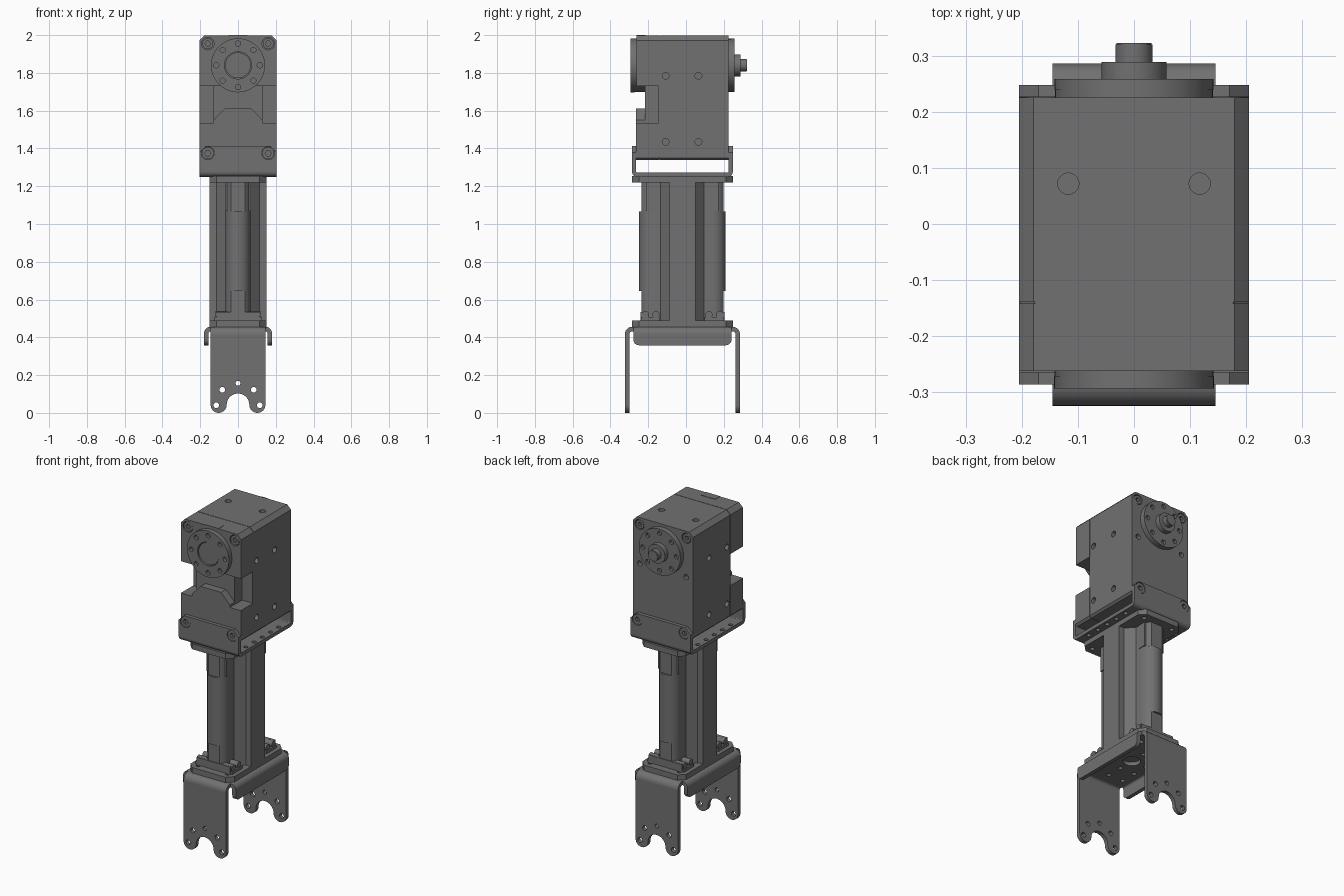
import bpy, bmesh, math
from mathutils import Vector, Matrix

if "Cube" in bpy.data.objects:
    bpy.data.objects.remove(bpy.data.objects["Cube"])

C = -0.019          # y centre of brackets and column
HZ = 1.84           # height of the output axis
# (u, v, depth) -> world, for prisms running along each axis
AXES = {'x': Matrix(((0, 0, 1), (1, 0, 0), (0, 1, 0))),
        'y': Matrix(((1, 0, 0), (0, 0, 1), (0, 1, 0))),
        'z': Matrix.Identity(3)}
DARK = bpy.data.materials.new("dark_grey")
DARK.diffuse_color = (0.166, 0.166, 0.166, 1)
DARK.use_nodes = True
DARK.node_tree.nodes["Principled BSDF"].inputs["Base Color"].default_value = DARK.diffuse_color


def arc(cx, cy, r, a0, a1, n=10):
    return [(cx + r * math.cos(math.radians(a0 + (a1 - a0) * i / n)),
             cy + r * math.sin(math.radians(a0 + (a1 - a0) * i / n))) for i in range(n + 1)]


def circle(cx, cy, r, n=24):
    return arc(cx, cy, r, 0, 360, n)[:-1]


def rect(x0, x1, y0, y1, top=0.0, bottom=0.0):
    """Rectangle with optional 45 degree corner cuts."""
    t, b = max(top, 1e-4), max(bottom, 1e-4)
    return [(x0 + b, y0), (x1 - b, y0), (x1, y0 + b), (x1, y1 - t),
            (x1 - t, y1), (x0 + t, y1), (x0, y1 - t), (x0, y0 + b)] if top or bottom else \
        [(x0, y0), (x1, y0), (x1, y1), (x0, y1)]


def prism(name, outline, axis, a, b, holes=()):
    """Extrude a filled outline with holes from a to b along an axis."""
    cu = bpy.data.curves.new(name, 'CURVE')
    cu.dimensions, cu.fill_mode, cu.extrude = '2D', 'BOTH', abs(b - a) / 2
    for loop in [outline, *holes]:
        s = cu.splines.new('POLY')
        s.points.add(len(loop) - 1)
        for p, (u, v) in zip(s.points, loop):
            p.co = (u, v, 0, 1)
        s.use_cyclic_u = True
    tmp = bpy.data.objects.new(name + "_outline", cu)
    bpy.context.collection.objects.link(tmp)
    dg = bpy.context.evaluated_depsgraph_get()
    me = bpy.data.meshes.new_from_object(tmp.evaluated_get(dg))
    bpy.data.objects.remove(tmp)
    bm = bmesh.new()
    bm.from_mesh(me)
    for v in bm.verts:
        v.co = AXES[axis] @ (v.co + Vector((0, 0, (a + b) / 2)))
    bmesh.ops.remove_doubles(bm, verts=bm.verts, dist=1e-5)
    bmesh.ops.recalc_face_normals(bm, faces=bm.faces)
    bm.to_mesh(me)
    bm.free()
    me.name = name
    me.materials.clear()
    me.materials.append(DARK)
    ob = bpy.data.objects.new(name, me)
    bpy.context.collection.objects.link(ob)
    return ob


def disc(name, u, v, r, axis, a, b, holes=(), n=48):
    return prism(name, circle(u, v, r, n), axis, a, b, holes)


def bore(ob, cutters):
    """Cut blind holes, then drop the cutters."""
    for c in cutters:
        m = ob.modifiers.new("bore", 'BOOLEAN')
        m.object, m.operation, m.solver = c, 'DIFFERENCE', 'EXACT'
        c.hide_render = True
    dg = bpy.context.evaluated_depsgraph_get()
    me = bpy.data.meshes.new_from_object(ob.evaluated_get(dg))
    ob.modifiers.clear()
    ob.data = me
    for c in cutters:
        bpy.data.objects.remove(c)


def bend(name, axis, cu, cv, r, su, sv, a, b, t=0.023):
    """Quarter round sheet bend."""
    q = arc(0, 0, r, 0, 90, 8) + arc(0, 0, r - t, 90, 0, 8)
    return prism(name, [(cu + su * u, cv + sv * v) for u, v in q], axis, a, b)


def screw(name, x, z, y0, y1, r=0.035):
    """Socket head: ring with a floor; y0 is the outer face."""
    disc(name, x, z, r, 'y', y0, y1, [circle(x, z, r * 0.5, 6)], 24)
    disc(name + "_floor", x, z, r * 0.6, 'y', (y0 * 0.4 + y1 * 0.6), y1, n=12)


bolts = [circle(0.115 * math.cos(k * math.pi / 4), HZ + 0.115 * math.sin(k * math.pi / 4), 0.014, 12)
         for k in range(8)]
sides = (-1, 1)

# Actuator main case with blind mounting holes
case = prism("main_case", rect(-0.205, 0.205, 1.338, 1.998, 0.026, 0.012), 'y', -0.139, 0.225)
cut = []
for s in sides:
    cut.append(disc("cutter", s * 0.117, 0.072, 0.019, 'z', 1.97, 2.05, n=20))
    cut += [disc("cutter", y, z, 0.018, 'x', s * 0.18, s * 0.25, n=20)
            for y in (-0.108, 0.066) for z in (1.435, 1.785)]
    cut.append(disc("cutter", s * 0.16, 1.955, 0.031, 'y', 0.2, 0.26, n=20))
    cut.append(disc("cutter", s * 0.158, 1.715, 0.016, 'y', 0.2, 0.26, n=20))
bore(case, cut)
prism("case_seam", rect(-0.202, 0.202, 1.341, 1.996, 0.026, 0.012), 'y', -0.146, -0.134)

# Front case: upper block, narrow waist, lower block and sloped rib
prism("front_case_upper", rect(-0.205, 0.205, 1.73, 1.998, 0.026), 'y', -0.262, -0.142,
      [circle(s * 0.16, 1.955, 0.033) for s in sides])
prism("front_case_waist", rect(-0.13, 0.13, 1.52, 1.74), 'y', -0.218, -0.142)
prism("front_case_lower", rect(-0.205, 0.205, 1.338, 1.535, 0, 0.012), 'y', -0.265, -0.142)
prism("front_case_rib", [(-0.13, 1.53), (0.13, 1.53), (0.13, 1.55), (0.07, 1.612), (-0.07, 1.612),
                         (-0.13, 1.55)], 'y', -0.265, -0.2)
prism("top_cover_tab", rect(-0.05, 0.05, -0.262, -0.214), 'z', 1.99, 2.0)
for s in sides:
    screw("front_case_screw", s * 0.16, 1.955, -0.258, -0.2, 0.029)
    screw("back_case_screw", s * 0.16, 1.955, 0.222, 0.19, 0.027)

# Output horns and shaft
disc("front_horn", 0, HZ, 0.143, 'y', -0.293, -0.272, [circle(0, HZ, 0.072, 32), *bolts])
disc("front_horn_base", 0, HZ, 0.142, 'y', -0.274, -0.215)
disc("front_horn_cap", 0, HZ, 0.068, 'y', -0.287, -0.26)
disc("back_horn", 0, HZ, 0.142, 'y', 0.24, 0.258, bolts)
disc("back_horn_base", 0, HZ, 0.141, 'y', 0.22, 0.242)
disc("back_hub", 0, HZ, 0.058, 'y', 0.25, 0.289)
disc("back_shaft", 0, HZ, 0.033, 'y', 0.28, 0.32, n=32)
disc("back_shaft_tip", 0, HZ, 0.031, 'y', 0.315, 0.323, n=32)

# Upper bracket: floor, bends and ears with screws
prism("upper_bracket_floor", rect(-0.205, 0.205, C - 0.24, C + 0.24), 'z', 1.25, 1.272,
      [circle(x, C + y, 0.013, 12) for x in (-0.18, 0.18) for y in (-0.16, -0.08, 0, 0.08, 0.16)])
for s in sides:
    y0, y1 = C + s * 0.267, C + s * 0.245
    bend("upper_bracket_bend", 'x', C + s * 0.24, 1.277, 0.027, s, -1, -0.205, 0.205, 0.022)
    prism("upper_bracket_ear", rect(-0.205, 0.205, 1.277, 1.413, 0.035), 'y', y0, y1,
          [circle(x, 1.375, 0.034) for x in (-0.16, 0.16)])
    for x in (-0.16, 0.16):
        screw("ear_screw", x, 1.375, y0 - s * 0.003, y1 - s * 0.02, 0.032)

# Column flanges, cut corners
for name, z in (("upper_flange", 1.22), ("lower_flange", 0.455)):
    prism(name, rect(-0.15, 0.15, C - 0.267, C + 0.267, 0.036, 0.036), 'z', z, z + 0.034,
          [circle(x, C + y, 0.014, 12) for x in (-0.1, 0.1) for y in (-0.225, 0.225)])


# Column extrusion: flat core with a round lobe front and back
def column(cut_angle):
    lobe = arc(0, 0.163, 0.066, 0, cut_angle, 8) + arc(0, 0.163, 0.066, 180 - cut_angle, 180, 8)
    if cut_angle == 90:
        lobe.pop(8)
    half = [(0.15, 0.069), (0.115, 0.069), (0.066, 0.115), *lobe,
            (-0.066, 0.115), (-0.115, 0.069), (-0.15, 0.069)]
    return [(x, C + y) for x, y in half] + [(-x, C - y) for x, y in half]


prism("column_middle", column(90), 'z', 0.645, 1.065)
prism("column_top", column(55), 'z', 1.065, 1.222)
prism("column_bottom", column(55), 'z', 0.485, 0.645)
for s in sides:
    y = C + s * 0.168
    prism("column_latch", rect(-0.069, 0.069, y - 0.024, y + 0.024), 'z', 1.07, 1.222)
    # Cable clips at the column foot
    for x in sides:
        prism("clip_base", rect(x * 0.06, x * 0.125, y - 0.05, y + 0.05), 'z', 0.485, 0.507)
        for d in (-0.028, 0.028):
            disc("clip_roll", y + d, 0.52, 0.019, 'x', x * 0.06, x * 0.12, n=20)
    prism("clip_front", rect(-0.115, 0.115, C + s * 0.2, C + s * 0.222), 'z', 0.485, 0.535)

# Lower bracket: perforated plate, bends, side lips and forked legs
holes = [circle(0, C, 0.05)]
holes += [circle(x, C + y, 0.013, 12) for x in (-0.1, 0, 0.1) for y in (-0.2, -0.1, 0, 0.1, 0.2)
          if (x, y) != (0, 0)]
prism("lower_bracket_plate", rect(-0.145, 0.145, C - 0.265, C + 0.265), 'z', 0.432, 0.456, holes)
foot = arc(0.1025, 0.0425, 0.0425, 0, -180, 14)
leg = [(0.145, 0.416), *foot, *arc(0, 0.0425, 0.06, 0, 180, 16)[1:-1],
       *[(-x, z) for x, z in reversed(foot)], (-0.145, 0.416)]
leg_holes = [circle(s * x, z, 0.015, 16) for s in sides for x, z in ((0.115, 0.04), (0.083, 0.122))]
leg_holes.append(circle(0, 0.157, 0.013, 16))
for s in sides:
    bend("leg_bend", 'x', C + s * 0.265, 0.416, 0.04, s, 1, -0.145, 0.145, 0.024)
    prism("bracket_leg", leg, 'y', C + s * 0.305, C + s * 0.281, leg_holes)
    bend("lip_bend", 'y', s * 0.145, 0.421, 0.035, s, 1, C - 0.26, C + 0.26, 0.024)
    lip = [(C + 0.26, 0.421), *arc(C + 0.23, 0.388, 0.03, 0, -90, 6),
           *arc(C - 0.23, 0.388, 0.03, -90, -180, 6), (C - 0.26, 0.421)]
    prism("bracket_lip", lip, 'x', s * 0.18, s * 0.156)

# Smooth round walls, crisp edges
for ob in bpy.context.scene.objects:
    ob.select_set(True)
    bpy.context.view_layer.objects.active = ob
bpy.ops.object.shade_smooth_by_angle(angle=math.radians(28))
